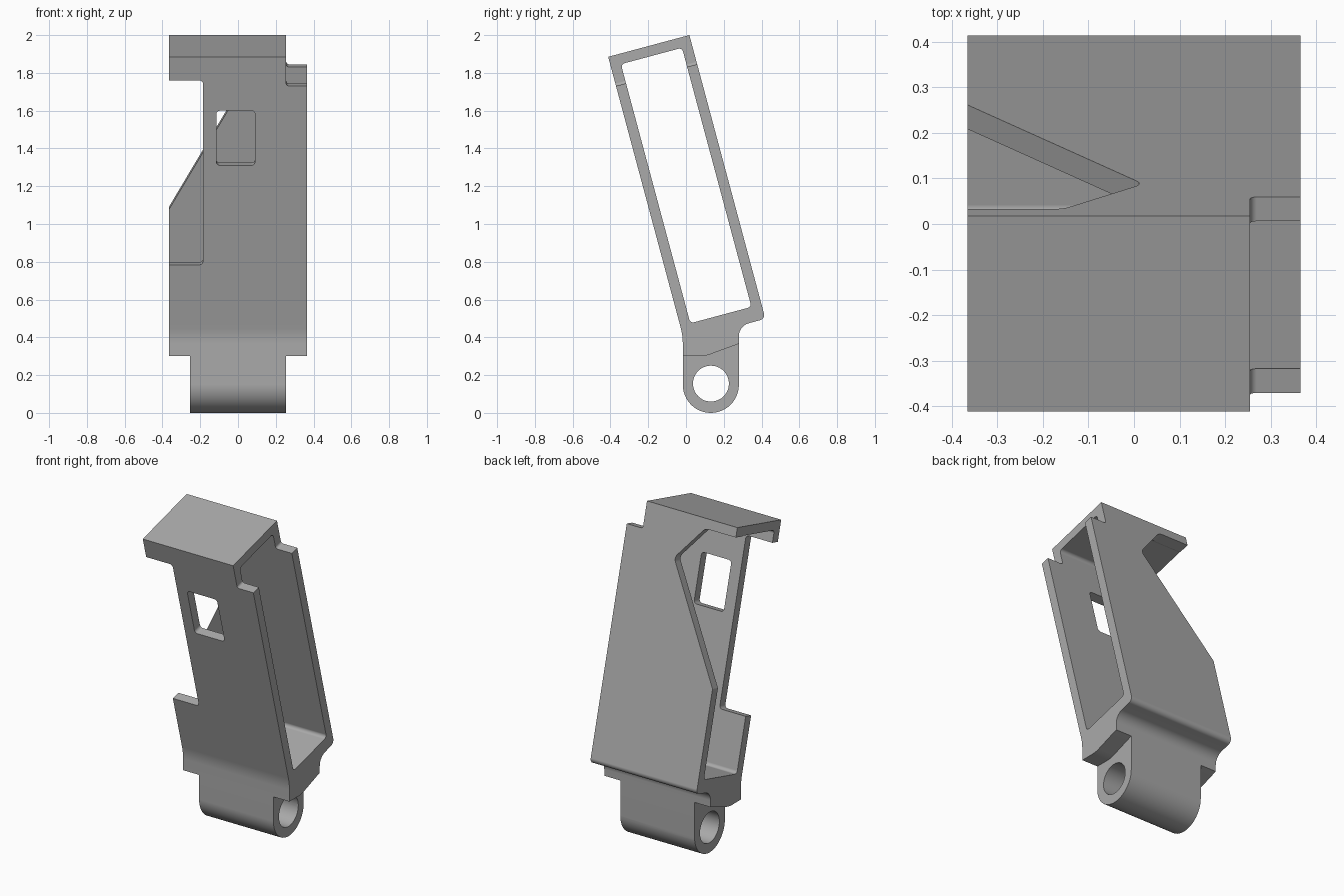
import bpy, bmesh, math
from mathutils import Vector

cube = bpy.data.objects.get("Cube")
if cube:
    bpy.data.objects.remove(cube, do_unlink=True)

TILT = math.radians(15)
ACROSS = Vector((0, math.cos(TILT), math.sin(TILT)))    # front wall to back wall
DOWN = Vector((0, math.sin(TILT), -math.cos(TILT)))     # top plate to base
ORIGIN = Vector((0, -0.412, 1.885))                     # top front corner
WIDTH, WALL, HALF = 0.445, 0.055, 0.365


def side(a, b, c):
    """Side profile (y, z) extruded along x."""
    return Vector((c, a, b))


def tilted(a, b, c):
    """Tilted side profile (across, down) extruded along x."""
    return ORIGIN + ACROSS * a + DOWN * b + Vector((c, 0, 0))


def wall(a, b, c):
    """Wall outline (x, down) extruded through the wall."""
    return ORIGIN + Vector((a, 0, 0)) + DOWN * b + ACROSS * c


def rounded(corners):
    """Replace each (a, b, radius) corner by an arc."""
    out = []
    for i, (a, b, r) in enumerate(corners):
        p = Vector((a, b))
        if r == 0:
            out.append(p)
            continue
        d1 = (Vector(corners[i - 1][:2]) - p).normalized()
        d2 = (Vector(corners[(i + 1) % len(corners)][:2]) - p).normalized()
        inside = d1.angle(d2)
        centre = p + (d1 + d2).normalized() * (r / math.sin(inside / 2))
        start = p + d1 * (r / math.tan(inside / 2)) - centre
        end = p + d2 * (r / math.tan(inside / 2)) - centre
        turn = math.atan2(start.x * end.y - start.y * end.x, start.dot(end))
        n = max(3, math.ceil(abs(turn) / math.radians(8)))
        for k in range(n + 1):
            t = turn * k / n
            c, s = math.cos(t), math.sin(t)
            out.append(centre + Vector((start.x * c - start.y * s,
                                        start.x * s + start.y * c)))
    return [p for i, p in enumerate(out) if (p - out[i - 1]).length > 1e-4]


def prism(name, corners, place, c0, c1):
    pts = rounded(corners)
    bm = bmesh.new()
    low = [bm.verts.new(place(p.x, p.y, c0)) for p in pts]
    high = [bm.verts.new(place(p.x, p.y, c1)) for p in pts]
    bm.faces.new(low)
    bm.faces.new(high)
    for i in range(len(pts)):
        bm.faces.new((low[i - 1], low[i], high[i], high[i - 1]))
    bmesh.ops.recalc_face_normals(bm, faces=bm.faces)
    mesh = bpy.data.meshes.new(name)
    bm.to_mesh(mesh)
    bm.free()
    ob = bpy.data.objects.new(name, mesh)
    bpy.context.collection.objects.link(ob)
    return ob


def box(a0, b0, a1, b1, r):
    return [(a0, b0, r), (a1, b0, r), (a1, b1, r), (a0, b1, r)]


# Whole side outline: tilted frame, neck and rounded hinge lug
top_back = ORIGIN + ACROSS * WIDTH
heel = top_back + DOWN * 1.555
neck_z = heel.z - (heel.y - 0.28) * math.tan(TILT)
body = prism("hinged_frame", [
    (ORIGIN.y, ORIGIN.z, 0), (-0.017, 0.41, 0.3), (-0.017, 0, 0.1485),
    (0.28, 0, 0.1485), (0.28, neck_z, 0.07), (heel.y, heel.z, 0.03),
    (top_back.y, top_back.z, 0)], side, -HALF, HALF)

cutters = [
    # Hollow interior, open at both sides
    prism("interior_cut", box(WALL, WALL, WIDTH - WALL, 1.475, 0.02), tilted, -1, 1),
    # Hinge pin hole
    prism("pin_hole_cut", box(0.037, 0.06, 0.227, 0.25, 0.095), side, -1, 1),
    # Side notch and window of the front wall
    prism("front_notch_cut", box(-0.6, 0.129, -0.185, 1.14, 0.02), wall, -0.1, 0.1),
    prism("window_cut", box(-0.115, 0.295, 0.09, 0.595, 0.02), wall, -0.1, 0.1),
    # Slanted opening of the back wall
    prism("back_opening_cut", [
        (-0.5, 1.175, 0), (0.02, 0.271, 0.04), (-0.156, 0.058, 0.05),
        (-0.5, 0.058, 0)], wall, 0.3, 0.6),
    # Step at the top of the left side
    prism("top_step_cut", [(0.255, -0.4, 0), (0.255, 0.16, 0.015),
                           (0.6, 0.16, 0), (0.6, -0.4, 0)], wall, -0.3, 0.8),
]
# Shoulders on both sides of the lug
for name, x0, x1 in (("right_shoulder_cut", -1, -0.255), ("left_shoulder_cut", 0.255, 1)):
    cutters.append(prism(name, [
        (-0.3, 0.3, 0), (0.1, 0.3, 0.15), (0.4, 0.41, 0),
        (0.4, -0.2, 0), (-0.3, -0.2, 0)], side, x0, x1))

bpy.ops.object.select_all(action='DESELECT')
bpy.context.view_layer.objects.active = body
body.select_set(True)
for cutter in cutters:
    mod = body.modifiers.new(cutter.name, 'BOOLEAN')
    mod.operation = 'DIFFERENCE'
    mod.solver = 'EXACT'
    mod.object = cutter
    bpy.ops.object.modifier_apply(modifier=mod.name)
    bpy.data.objects.remove(cutter, do_unlink=True)

# Plain grey finish, smooth only over the fillets
grey = bpy.data.materials.new("grey")
grey.use_nodes = True
colour = (0.4, 0.4, 0.4, 1)
grey.diffuse_color = colour
grey.node_tree.nodes["Principled BSDF"].inputs["Base Color"].default_value = colour
body.data.materials.clear()
body.data.materials.append(grey)
bpy.ops.object.shade_smooth_by_angle(angle=math.radians(20))
normals = body.modifiers.new("flat_face_normals", 'WEIGHTED_NORMAL')
normals.keep_sharp = True
